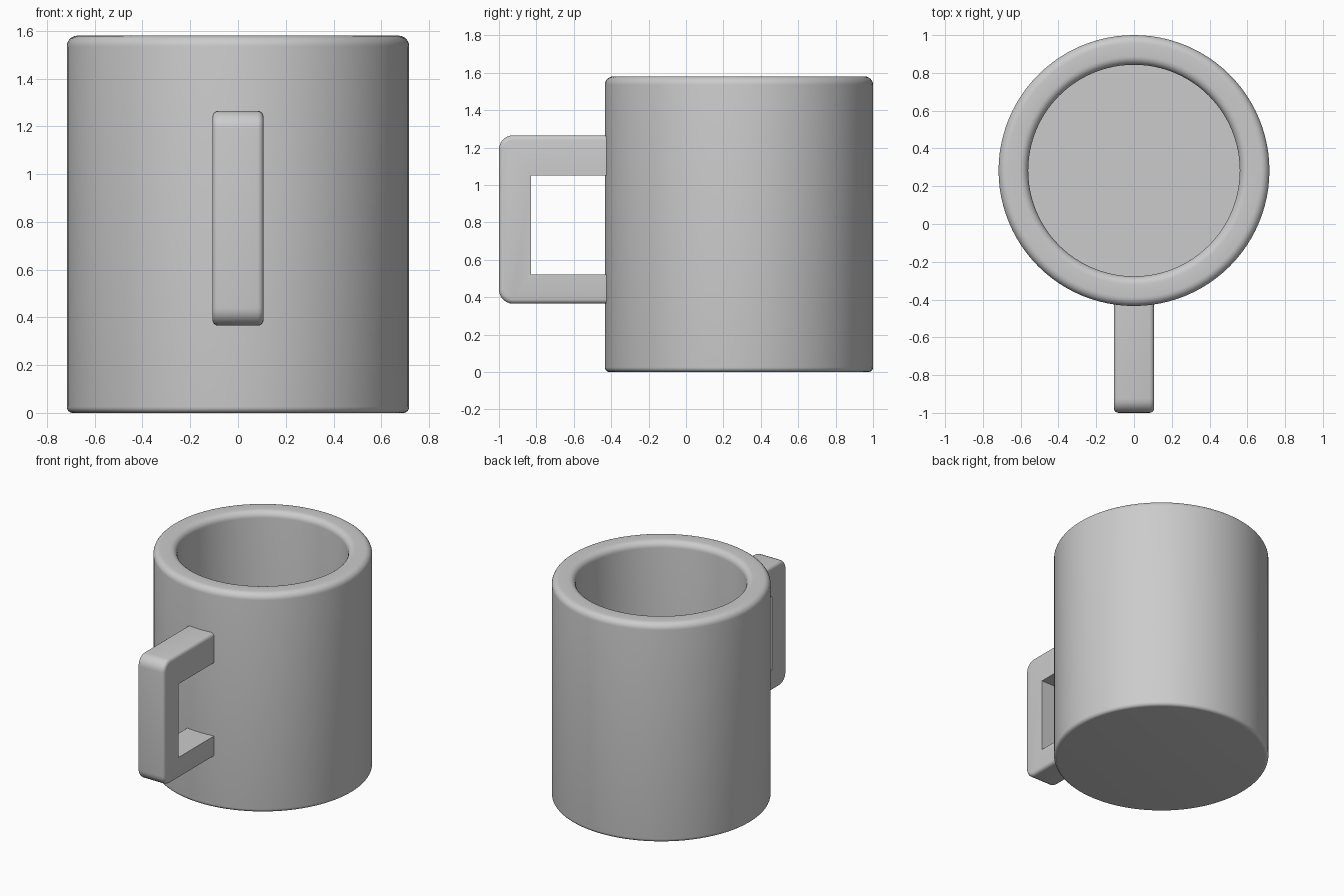
import bpy, bmesh, math

if "Cube" in bpy.data.objects:
    bpy.data.objects.remove(bpy.data.objects["Cube"])

CY = 0.283          # cup axis in y
SEGMENTS = 96


def arc(cx, cz, r, a0, a1, n=6):
    """Points on a circular arc, angles in degrees."""
    return [(cx + r * math.cos(math.radians(a0 + (a1 - a0) * i / n)),
             cz + r * math.sin(math.radians(a0 + (a1 - a0) * i / n))) for i in range(n + 1)]


def finish(bm, name):
    bmesh.ops.recalc_face_normals(bm, faces=bm.faces)
    mesh = bpy.data.meshes.new(name)
    bm.to_mesh(mesh)
    bm.free()
    obj = bpy.data.objects.new(name, mesh)
    bpy.context.collection.objects.link(obj)
    bpy.ops.object.select_all(action='DESELECT')
    obj.select_set(True)
    bpy.context.view_layer.objects.active = obj
    bpy.ops.object.shade_smooth_by_angle(angle=math.radians(35))
    return obj


# Cup body: lathed wall with rounded base and rim, hollow inside
R, RI, H, FLOOR = 0.717, 0.56, 1.58, 0.16
profile = [(0, 0)]
profile += arc(R - 0.025, 0.025, 0.025, -90, 0)
profile += arc(R - 0.045, H - 0.045, 0.045, 0, 90)
profile += arc(RI + 0.045, H - 0.045, 0.045, 90, 180)
profile += [(RI, FLOOR), (0, FLOOR)]
bm = bmesh.new()
verts = [bm.verts.new((r, CY, z)) for r, z in profile]
edges = [bm.edges.new(pair) for pair in zip(verts, verts[1:])]
bmesh.ops.spin(bm, geom=verts + edges, cent=(0, CY, 0), axis=(0, 0, 1),
               angle=math.tau, steps=SEGMENTS, use_duplicate=False)
bmesh.ops.remove_doubles(bm, verts=bm.verts, dist=1e-5)
finish(bm, "cup_body")

# Handle: square C profile extruded across x, ends buried in the wall
W, END = 0.107, -0.39
outline = [(END, 0.365), (-1, 0.365), (-1, 1.265), (END, 1.265),
           (END, 1.05), (-0.83, 1.05), (-0.83, 0.52), (END, 0.52)]
bm = bmesh.new()
face = bm.faces.new([bm.verts.new((-W, y, z)) for y, z in outline])
ext = bmesh.ops.extrude_face_region(bm, geom=[face])
for v in ext["geom"]:
    if isinstance(v, bmesh.types.BMVert):
        v.co.x = W

# Round the two outer corners, then soften the outer rims
corners = [e for e in bm.edges if all(v.co.y < -0.99 for v in e.verts)
           and abs(e.verts[0].co.x - e.verts[1].co.x) > 0.1]
bmesh.ops.bevel(bm, geom=corners, offset=0.075, segments=6, profile=0.5, affect='EDGES')


def outer(v):
    return v.co.y < -0.9 or v.co.z > 1.15 or v.co.z < 0.45


rims = [e for e in bm.edges if abs(e.verts[0].co.x - e.verts[1].co.x) < 1e-4
        and all(outer(v) for v in e.verts)]
bmesh.ops.bevel(bm, geom=rims, offset=0.025, segments=4, profile=0.5, affect='EDGES')
finish(bm, "handle")
